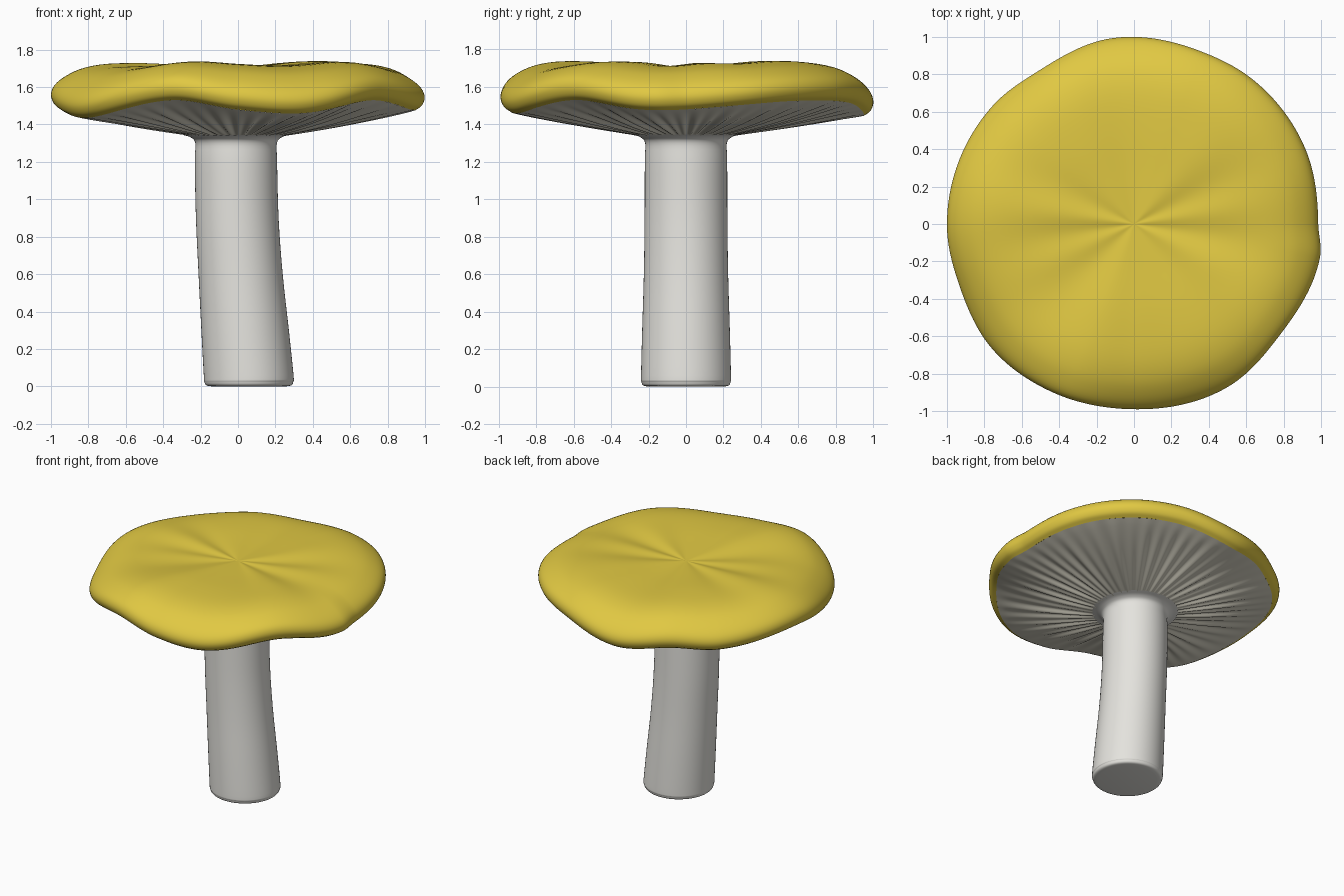
import bpy, math

if "Cube" in bpy.data.objects:
    bpy.data.objects.remove(bpy.data.objects["Cube"])


def material(name, rgb):
    m = bpy.data.materials.new(name)
    m.diffuse_color = (*rgb, 1)
    m.use_nodes = True
    m.node_tree.nodes["Principled BSDF"].inputs["Base Color"].default_value = m.diffuse_color
    return m


def curve(keys, x):
    """Smooth curve through (x, y) keys."""
    n = len(keys)

    def slope(i):
        a, b = keys[max(i - 1, 0)], keys[min(i + 1, n - 1)]
        return (b[1] - a[1]) / (b[0] - a[0])
    i = 0
    while i < n - 2 and x > keys[i + 1][0]:
        i += 1
    (x0, y0), (x1, y1) = keys[i], keys[i + 1]
    h = x1 - x0
    t = (x - x0) / h
    return ((2*t**3 - 3*t*t + 1) * y0 + (t**3 - 2*t*t + t) * h * slope(i)
            + (3*t*t - 2*t**3) * y1 + (t**3 - t*t) * h * slope(i + 1))


def around(keys, deg):
    """Same, closed over 360 degrees."""
    k = [(a - 360, v) for a, v in keys[-2:]] + keys + [(a + 360, v) for a, v in keys[:2]]
    return curve(k, deg % 360)


def refine(profile, steps):
    """Resample a profile of tuples into a smooth one."""
    cols = [[(i, p[c]) for i, p in enumerate(profile)] for c in range(len(profile[0]))]
    total = (len(profile) - 1) * steps
    return [tuple(curve(col, j / steps) for col in cols) for j in range(total + 1)]


def loft(name, rings, mat, cap_start=False, cap_end=False):
    n = len(rings[0])
    verts = [v for r in rings for v in r]
    faces = [(i*n + j, (i+1)*n + j, (i+1)*n + (j+1) % n, i*n + (j+1) % n)
             for i in range(len(rings) - 1) for j in range(n)]
    if cap_start:
        faces.append(tuple(range(n)))
    if cap_end:
        faces.append(tuple(reversed(range((len(rings) - 1) * n, len(rings) * n))))
    me = bpy.data.meshes.new(name)
    me.from_pydata(verts, [], faces)
    me.materials.append(mat)
    me.polygons.foreach_set("use_smooth", [True] * len(me.polygons))
    ob = bpy.data.objects.new(name, me)
    bpy.context.collection.objects.link(ob)
    return ob


yellow = material("golden yellow", (0.75, 0.58, 0.055))
cream = material("gill cream", (0.72, 0.69, 0.58))
white = material("stem white", (0.78, 0.77, 0.73))

# Rim height and outline radius by direction in degrees
RIM_Z = [(0, 1.48), (37, 1.525), (68, 1.515), (95, 1.445), (118, 1.475), (138, 1.46),
         (175, 1.495), (212, 1.435), (248, 1.53), (270, 1.48), (291, 1.46), (320, 1.53), (345, 1.48)]
RIM_R = [(0, .985), (23, 1.0), (51, 1.0), (69, .99), (97, 1.0), (121, .965), (140, .985),
         (180, 1.0), (200, .99), (221, 1.01), (243, 1.0), (268, .99), (300, 1.005), (323, .98), (350, 1.01)]
BASE = 1.48
RIM_EDGE = 0.95


def point(r, z, a):
    return (r * math.cos(a), r * math.sin(a), z)


def angles(n):
    return [2 * math.pi * j / n for j in range(n)]


N = 480
DIRS = [(a, around(RIM_Z, math.degrees(a)) - BASE, around(RIM_R, math.degrees(a))) for a in angles(N)]

# Cap: radius, height, share of the rim wave
cap_profile = [(.005, 1.70, 0), (.25, 1.708, .1), (.5, 1.718, .25), (.7, 1.715, .4), (.83, 1.692, .55),
               (.92, 1.65, .75), (.98, 1.60, .95), (1.0, 1.55, 1), (.985, 1.505, 1), (RIM_EDGE, BASE, 1)]
cap_rings = []
for r, z, w in refine(cap_profile, 4):
    k = min(1, r / .5) * max(0, 1 - r) * 2
    cap_rings.append([point(r * (1 + (rad - 1) * min(1, r)), z + w * dz
                            + .006 * k * math.sin(7 * a + 2 * math.sin(2 * a)), a)
                      for a, dz, rad in DIRS])
loft("cap", cap_rings, yellow, cap_start=True)

# Gills: radial ridges running from the rim to the stem
gill_rings = []
for i in range(25):
    t = i / 24
    ring = []
    for a, dz, rad in DIRS:
        outer = RIM_EDGE * (1 + (rad - 1) * RIM_EDGE)
        r = outer + (.22 - outer) * t
        ridge = (math.sin(52 * a + 1.5 * math.sin(5 * a)) * .7 + .4 * math.sin(31 * a + 1))
        z = BASE + dz * (1 - t) ** 1.8 + (1.335 - BASE) * t ** .9
        ring.append(point(r, z + .009 * ridge * math.sin(math.pi * t ** 1.1) ** .8 if 0 < t < 1 else z, a))
    gill_rings.append(ring)
loft("gills", gill_rings, cream)

# Stem: radius, height, sideways shift
stem_profile = [(.29, 1.345, -.01), (.245, 1.332, -.01), (.218, 1.30, -.01), (.22, 1.2, -.011),
                (.221, 0.9, -.004), (.225, .6, .014), (.234, .3, .038), (.24, .06, .057),
                (.238, .025, .058), (.228, .006, .058), (.20, 0, .058)]
stem_rings = [[(r * math.cos(a) + cx, r * math.sin(a), max(0, z)) for a in angles(64)]
              for r, z, cx in refine(stem_profile, 4)]
loft("stem", stem_rings, white, cap_end=True)
